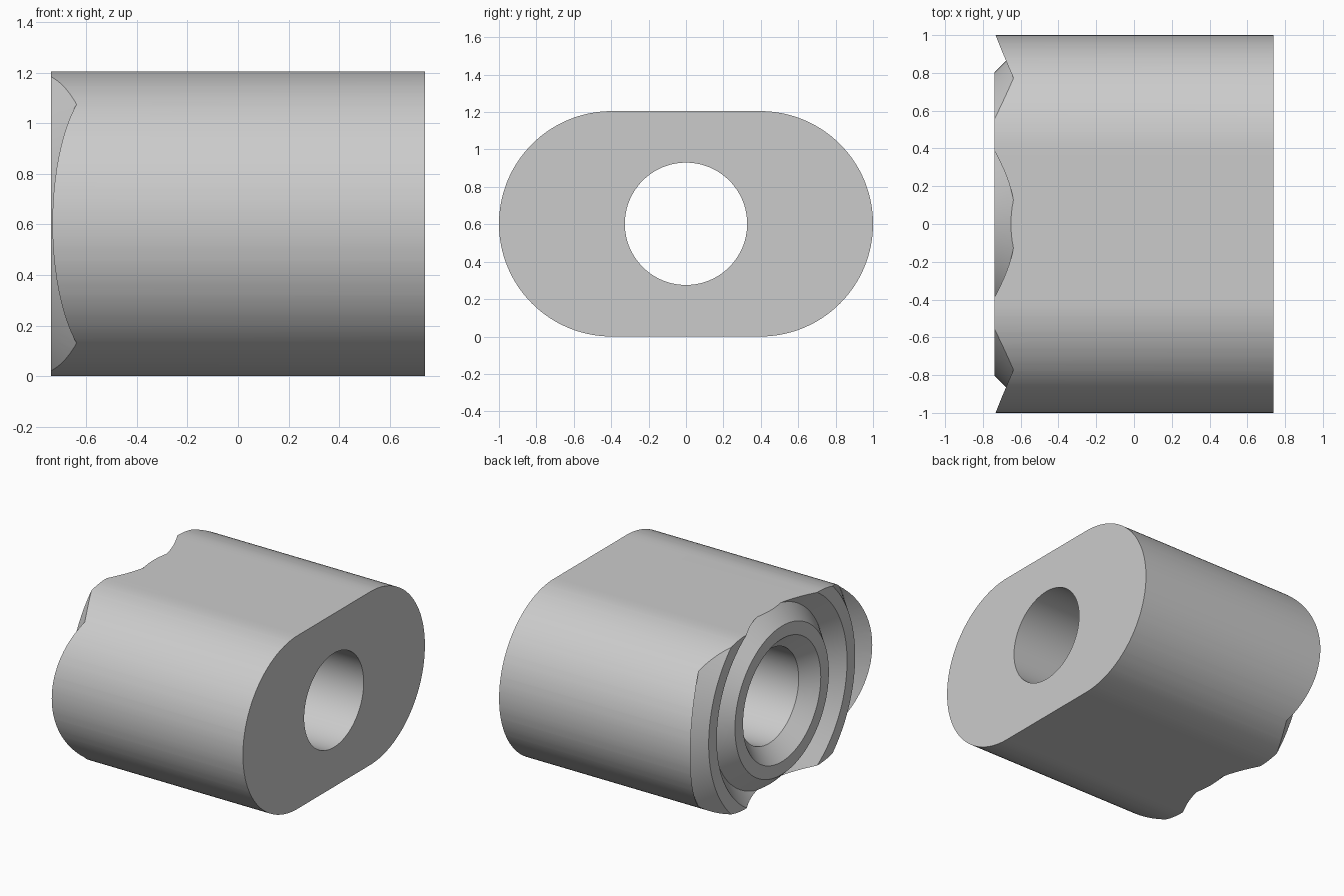
import bpy, bmesh, math

if "Cube" in bpy.data.objects:
    bpy.data.objects.remove(bpy.data.objects["Cube"], do_unlink=True)

HALF_LENGTH, RADIUS, OFFSET = 0.738, 0.6025, 0.3975
HOLE, DEPTH, PITCH = 0.327, 0.1, 0.289

grey = bpy.data.materials.new("plain grey")
grey.use_nodes = True
grey.diffuse_color = (0.6, 0.6, 0.6, 1)
grey.node_tree.nodes["Principled BSDF"].inputs["Base Color"].default_value = grey.diffuse_color


def make_object(name, bm):
    bmesh.ops.recalc_face_normals(bm, faces=bm.faces)
    mesh = bpy.data.meshes.new(name)
    bm.to_mesh(mesh)
    bm.free()
    mesh.materials.append(grey)
    obj = bpy.data.objects.new(name, mesh)
    bpy.context.collection.objects.link(obj)
    return obj


# Rounded block: two half circles joined by flats, extruded along x
bm = bmesh.new()
outline = []
steps = 64
for side in (1, -1):
    for i in range(steps + 1):
        a = -math.pi / 2 + math.pi * i / steps
        y = side * (OFFSET + RADIUS * math.cos(a))
        z = RADIUS + side * RADIUS * math.sin(a)
        outline.append(bm.verts.new((-1, y, z)))
cap = bm.faces.new(outline)
new = bmesh.ops.extrude_face_region(bm, geom=[cap])["geom"]
bmesh.ops.translate(bm, vec=(2, 0, 0), verts=[v for v in new if isinstance(v, bmesh.types.BMVert)])
block = make_object("grooved_block", bm)

# Turned form: bore, countersink and two V grooves on the -x end
face, floor = -HALF_LENGTH, -HALF_LENGTH + DEPTH
profile = [(HALF_LENGTH, HOLE), (floor, HOLE)]
for k in range(3):
    groove = HOLE + k * PITCH
    if k:
        profile += [(face, groove - DEPTH), (floor, groove)]
    profile.append((face, groove + DEPTH))
profile += [(face, 1.2), (HALF_LENGTH, 1.2)]

bm = bmesh.new()
segments = 128
rings = []
for i in range(segments):
    a = 2 * math.pi * i / segments
    rings.append([bm.verts.new((x, r * math.cos(a), RADIUS + r * math.sin(a))) for x, r in profile])
for i in range(segments):
    here, there = rings[i], rings[(i + 1) % segments]
    for j in range(len(profile)):
        k = (j + 1) % len(profile)
        bm.faces.new((here[j], here[k], there[k], there[j]))
turned = make_object("turned_cutter", bm)
turned.hide_render = True

# Keep what lies inside both forms
bpy.ops.object.select_all(action="DESELECT")
block.select_set(True)
bpy.context.view_layer.objects.active = block
mod = block.modifiers.new("turned ends", "BOOLEAN")
mod.operation = "INTERSECT"
mod.solver = "EXACT"
mod.object = turned
bpy.ops.object.modifier_apply(modifier=mod.name)
bpy.data.objects.remove(turned, do_unlink=True)
bpy.ops.object.shade_smooth_by_angle(angle=math.radians(25))
